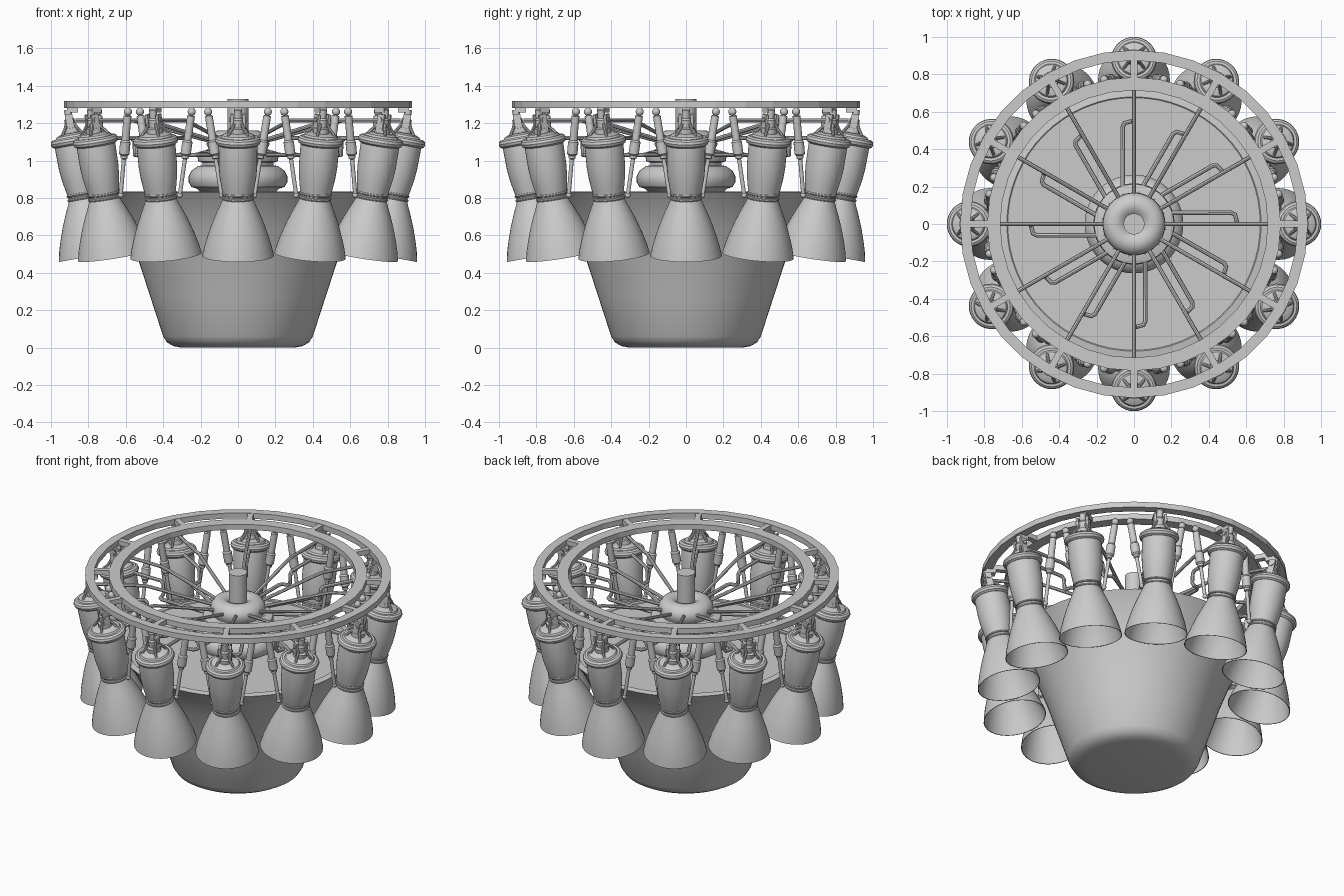
import bpy, bmesh, math
from mathutils import Matrix, Vector

if "Cube" in bpy.data.objects:
    bpy.data.objects.remove(bpy.data.objects["Cube"])

N = 12
TILT = math.radians(10.3)


def finish(me, angle=35):
    bm = bmesh.new()
    bm.from_mesh(me)
    bmesh.ops.recalc_face_normals(bm, faces=bm.faces)
    bm.to_mesh(me)
    bm.free()
    me.shade_smooth()
    me.set_sharp_from_angle(angle=math.radians(angle))
    return me


def lathe(name, prof, seg=32, closed=False):
    """Revolve (r, z) points about z; r = 0 points become poles."""
    verts, faces, rows = [], [], []
    for r, z in prof:
        n = 1 if r == 0 else seg
        rows.append((len(verts), n))
        for i in range(n):
            a = 2 * math.pi * i / seg
            verts.append((r * math.cos(a), r * math.sin(a), z))
    pairs = list(zip(rows, rows[1:]))
    if closed:
        pairs.append((rows[-1], rows[0]))
    for (a, na), (b, nb) in pairs:
        for i in range(seg):
            j = (i + 1) % seg
            if na == 1:
                faces.append((a, b + j, b + i))
            elif nb == 1:
                faces.append((a + i, a + j, b))
            else:
                faces.append((a + i, a + j, b + j, b + i))
    me = bpy.data.meshes.new(name)
    me.from_pydata(verts, [], faces)
    return finish(me)


def torus(name, R, r, z, seg=32, k=10):
    pts = [(R + r * math.cos(2 * math.pi * i / k), z + r * math.sin(2 * math.pi * i / k)) for i in range(k)]
    return lathe(name, pts, seg, True)


def box(name, c, s):
    me = bpy.data.meshes.new(name)
    bm = bmesh.new()
    bmesh.ops.create_cube(bm, size=1, matrix=Matrix.Translation(c) @ Matrix.Diagonal((*s, 1)))
    bm.to_mesh(me)
    bm.free()
    return me


def pipe(name, pts, r):
    """Round pipe along a polyline, returned as a mesh."""
    cu = bpy.data.curves.new(name, 'CURVE')
    cu.dimensions = '3D'
    cu.bevel_depth = r
    cu.bevel_resolution = 2
    cu.use_fill_caps = True
    sp = cu.splines.new('POLY')
    sp.points.add(len(pts) - 1)
    for p, q in zip(sp.points, pts):
        p.co = (*q, 1)
    ob = bpy.data.objects.new(name, cu)
    bpy.context.collection.objects.link(ob)
    dg = bpy.context.evaluated_depsgraph_get()
    me = bpy.data.meshes.new_from_object(ob.evaluated_get(dg))
    bpy.data.objects.remove(ob)
    return finish(me)


def place(me, name, M=Matrix()):
    ob = bpy.data.objects.new(name, me)
    ob.matrix_world = M
    bpy.context.collection.objects.link(ob)


def around(me, name, M=Matrix()):
    for i in range(N):
        place(me, f"{name}_{i + 1}", Matrix.Rotation(2 * math.pi * i / N, 4, 'Z') @ M)


# central plug with rimmed flat top
place(lathe("plug", [(0, 0.002), (.30, 0), (.345, .008), (.38, .028), (.40, .06), (.465, .26), (.53, .46),
                     (.59, .62), (.655, .75), (.718, .83), (.68, .836), (.675, .832), (0, .832)], 64), "plug")

# central pump stack, dome and shaft
place(lathe("pump", [(.2, .83), (.22, .85), (.25, .86), (.264, .885), (.264, .915), (.25, .945), (.215, .97),
                     (.19, .975), (.19, .99), (.212, .995), (.217, 1.02), (.212, 1.045), (.18, 1.055),
                     (0, 1.055)], 48), "pump_body")
place(lathe("dome", [(.11, 1.03), (.15, 1.05), (.168, 1.085), (.165, 1.115), (.145, 1.145), (.11, 1.16),
                     (.075, 1.153), (.055, 1.135)], 48), "pump_dome")
place(lathe("shaft", [(.056, 1.1), (.056, 1.33), (0, 1.33)], 32), "centre_shaft")

# thrust rings and spokes
for nm, a, b in (("outer_ring", .875, .93), ("inner_ring", .715, .785)):
    me = lathe(nm, [(a, 1.282), (b, 1.282), (b, 1.318), (a, 1.318)], 36, True)
    me.shade_flat()
    place(me, nm)
around(box("spoke", (.827, 0, 1.3), (.11, .035, .032)), "ring_spoke")

# thruster: chamber, bell, collars (local axis along z, tilted inward below)
E = Matrix.Translation((.88, 0, 1.1)) @ Matrix.Rotation(TILT, 4, 'Y')
around(lathe("chamber", [(0, .05), (.06, .048), (.085, .038), (.1, .015), (.104, -.02), (.103, -.13),
                         (.098, -.19), (.088, -.25), (.08, -.29), (.078, -.31)]), "thruster_chamber", E)
around(lathe("bell", [(.078, -.30), (.092, -.335), (.115, -.385), (.14, -.445), (.163, -.51), (.18, -.565),
                      (.192, -.618), (.188, -.618), (.176, -.565), (.159, -.51), (.136, -.445), (.111, -.385),
                      (.088, -.335), (.05, -.30), (0, -.30)], 40), "thruster_bell", E)
around(torus("collar", .098, .024, .005), "thruster_collar", E)
for k, z in enumerate((-.282, -.305)):
    around(torus("band", .08, .008, z, 32, 8), f"throat_band_{k}", E)

# gimbal head: post, joint blocks, feed ribs
around(lathe("post", [(.042, .04), (.042, .075), (.028, .08), (.028, .12), (.02, .13), (.02, .175), (0, .175)], 16),
       "gimbal_post", E)
for s in (-1, 1):
    around(box("lug", (0, s * .032, .105), (.04, .015, .09)), "gimbal_lug", E)
around(pipe("pin", [(0, -.046, .12), (0, .046, .12)], .013), "gimbal_pin", E)
around(box("mount", (.885, 0, 1.272), (.06, .045, .03)), "gimbal_mount")
for k in range(4):
    c, s = math.cos(math.pi * (k + .5) / 2), math.sin(math.pi * (k + .5) / 2)
    pts = [(r * c, r * s, z) for r, z in ((.075, .04), (.06, .06), (.045, .075), (.03, .1))]
    around(pipe("rib", pts, .008), f"feed_rib_{k}", E)

# paired steering actuators per thruster
for s in (-1, 1):
    top, low = Vector((.772, s * .162, 1.275)), Vector((.775, s * .088, .815))
    d = top - low
    L = d.length
    me = lathe("actuator", [(0, 0), (.011, 0), (.011, L * .42), (.019, L * .43), (.019, L * .46), (.028, L * .48),
                            (.028, L * .62), (.021, L * .64), (.021, L * .92), (.01, L * .93), (.01, L),
                            (0, L)], 14)
    around(me, "actuator", Matrix.Translation(low) @ d.to_track_quat('Z', 'Y').to_matrix().to_4x4())
    for nm, p, r in (("upper_joint", top - d * .03, .022), ("lower_joint", low, .015)):
        ball = lathe(nm, [(r * math.sin(math.pi * i / 8) if 0 < i < 8 else 0, -r * math.cos(math.pi * i / 8))
                          for i in range(9)], 14)
        around(ball, nm, Matrix.Translation(p))

# propellant pipes: upper line straight, lower line stepped
around(pipe("upper_pipe", [(.13, 0, 1.1), (.5, 0, 1.2), (.56, 0, 1.215), (.87, 0, 1.215)], .011), "upper_pipe")
around(pipe("lower_pipe", [(.12, .06, 1.06), (.2, .06, 1.03), (.52, .06, 1.03), (.54, .05, 1.03),
                           (.55, .01, 1.03), (.55, 0, 1.045), (.555, 0, 1.105), (.57, 0, 1.12),
                           (.8, 0, 1.12)], .012), "lower_pipe")
